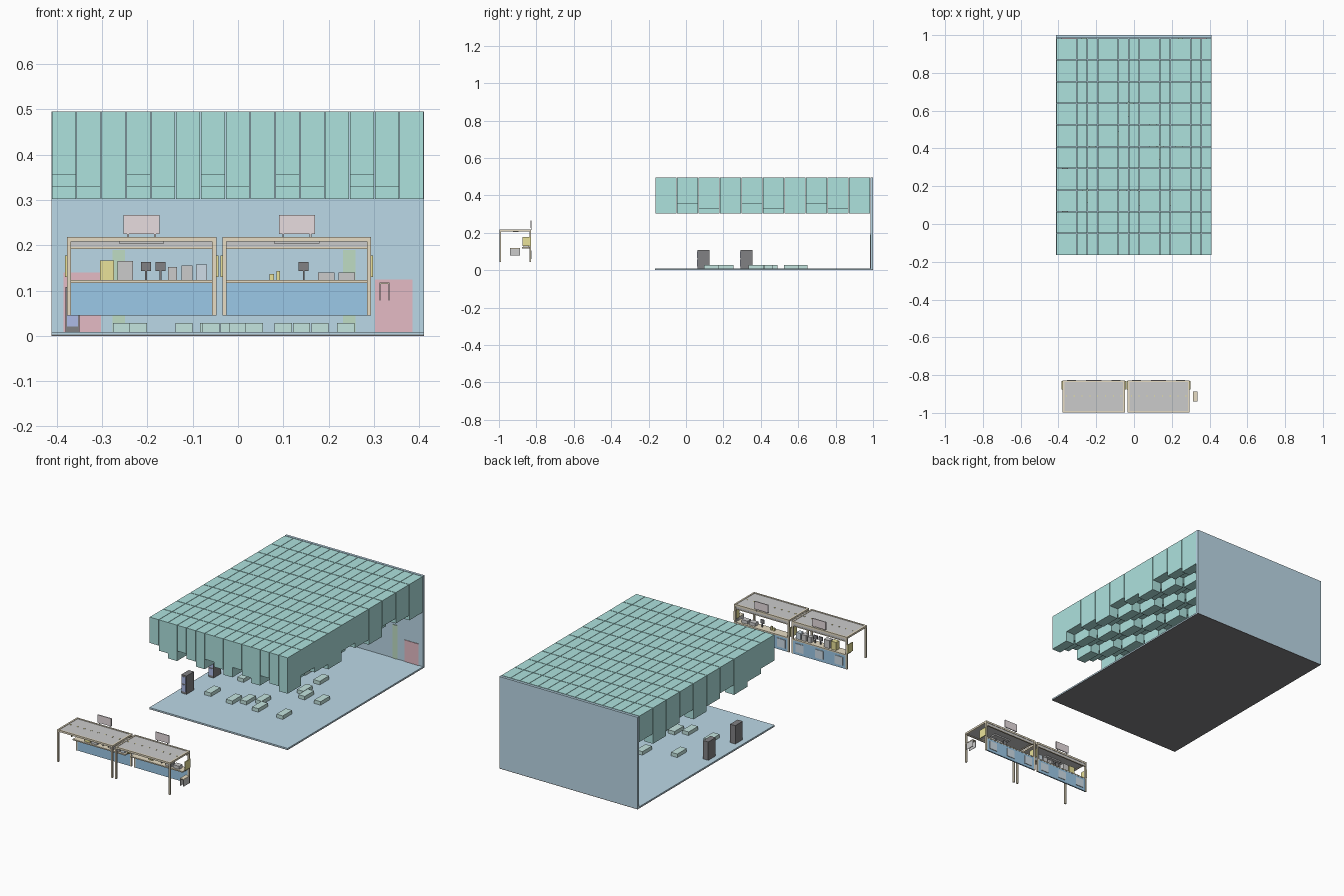
import bpy, bmesh
from mathutils import Matrix, Vector

COLOURS = {
    "teal": (0.42, 0.76, 0.73), "mint": (0.55, 0.78, 0.74), "blue": (0.50, 0.69, 0.80),
    "deep_blue": (0.33, 0.58, 0.80), "tan": (0.80, 0.72, 0.55), "pale": (0.82, 0.82, 0.79),
    "yellow": (0.82, 0.76, 0.32), "dark": (0.22, 0.22, 0.23), "grey": (0.62, 0.62, 0.62),
    "pink": (0.80, 0.72, 0.74), "red": (0.78, 0.50, 0.56), "green": (0.52, 0.72, 0.55),
    "screen": (0.42, 0.50, 0.80), "poster": (0.62, 0.72, 0.80),
}
MATS = {}


def mat(key):
    if key not in MATS:
        MATS[key] = bpy.data.materials.new(key)
        MATS[key].diffuse_color = (*COLOURS[key], 1)
    return MATS[key]


def boxes(name, key, spans):
    """One object made of boxes, each (x0, x1, y0, y1, z0, z1)."""
    bm = bmesh.new()
    for x0, x1, y0, y1, z0, z1 in spans:
        m = Matrix.Translation(((x0 + x1) / 2, (y0 + y1) / 2, (z0 + z1) / 2))
        m = m @ Matrix.Diagonal(Vector((x1 - x0, y1 - y0, z1 - z0, 1)))
        bmesh.ops.create_cube(bm, size=1, matrix=m)
    me = bpy.data.meshes.new(name)
    bm.to_mesh(me)
    bm.free()
    me.materials.append(mat(key))
    ob = bpy.data.objects.new(name, me)
    bpy.context.collection.objects.link(ob)
    return ob


# Hall floor and back wall
L, R, F = -0.412, 0.411, -0.165
boxes("floor_base", "dark", [(L, R, F, 1, 0, 0.003)])
boxes("floor", "blue", [(L, R, F, 1, 0.003, 0.009)])
boxes("back_wall", "blue", [(L, R, 0.986, 1, 0.0, 0.495)])

# Hanging ceiling blocks, three lengths stepping diagonally
cols, rows = 15, 10
sx, sy = (R - L) / cols, (0.984 - F) / rows
blocks = []
for c in range(cols):
    for r in range(rows):
        bottom = (0.356, 0.329, 0.302)[(c + r) % 3]
        x, y = L + c * sx, F + r * sy
        blocks.append((x + 0.001, x + sx - 0.001, y + 0.0015, y + sy - 0.0015, bottom, 0.495))
boxes("ceiling_blocks", "teal", blocks)

# Doors and strips on the back wall
boxes("wall_doors", "red", [(-0.385, -0.302, 0.983, 0.986, 0.009, 0.14),
                            (0.302, 0.385, 0.983, 0.986, 0.009, 0.125)])
boxes("wall_strips", "green", [(-0.277, -0.25, 0.983, 0.986, 0.009, 0.19),
                               (0.232, 0.26, 0.983, 0.986, 0.009, 0.19)])

# Low benches
bench_centres = [(-0.257, 0.15), (-0.119, 0.135), (-0.06, 0.17), (0.036, 0.135), (0.0, 0.215),
                 (0.181, 0.135), (-0.22, 0.375), (-0.065, 0.45), (0.1, 0.425), (0.14, 0.38),
                 (0.238, 0.375), (-0.02, 0.61), (0.1, 0.565)]
boxes("benches", "mint", [(x - 0.019, x + 0.019, y - 0.04, y + 0.04, 0.009, 0.028)
                          for x, y in bench_centres])

# Dark cabinets with front screens
for i, y in enumerate((0.062, 0.292)):
    boxes(f"cabinet_{i}", "dark", [(-0.381, -0.35, y, y + 0.063, 0.009, 0.108)])
    boxes(f"cabinet_screen_{i}", "screen", [(-0.378, -0.353, y - 0.002, y, z, z + 0.036)
                                            for z in (0.021, 0.064)])


# Serving stalls
def stall(tag, x0, x1):
    t, y0, y1 = 0.009, -0.998, -0.828
    mid = (x0 + x1) / 2
    xs = (x0, x1 - t)
    frame = [(x, x + t, y, y + t, 0.045, 0.21) for x in xs for y in (y0, y1 - t)]   # legs
    frame += [(x, x + t, y0, y1, 0.208, 0.218) for x in xs]                          # side beams
    frame += [(x0, x1, y, y + t, 0.208, 0.218) for y in (y0, y1 - t)]                # long beams
    frame.append((x0 + t, x1 - t, y1 - 0.008, y1, 0.192, 0.196))                     # lower rear rail
    boxes("stall_frame_" + tag, "tan", frame)
    boxes("stall_roof_" + tag, "pale", [(x0 + t, x1 - t, y0 + t, y1 - t, 0.211, 0.216)])
    boxes("stall_valance_" + tag, "pale", [(x0 + t, x1 - t, y1 - 0.006, y1 - 0.002, 0.196, 0.208)])
    boxes("ceiling_light_" + tag, "pale", [(mid - 0.05, mid + 0.05, -0.925, -0.895, 0.204, 0.211)])
    step = (x1 - x0 - 0.04) / 7
    boxes("roof_studs_" + tag, "yellow", [(x0 + 0.02 + step * k - 0.003, x0 + 0.02 + step * k + 0.003,
                                           -0.914, -0.908, 0.216, 0.2175) for k in range(8)])
    # counter and its posters
    boxes("counter_panel_" + tag, "deep_blue", [(x0 + t, x1 - t, y1 - 0.008, y1 - 0.001, 0.045, 0.117)])
    boxes("counter_top_" + tag, "tan", [(x0 + t, x1 - t, -0.878, y1, 0.117, 0.123)])
    boxes("counter_posters_" + tag, "poster", [(mid + d - 0.024, mid + d + 0.024, y1 - 0.001, y1 + 0.002,
                                                0.06, 0.105) for d in (-0.117, 0, 0.117)])
    # side wings and roof sign
    boxes("side_wings_" + tag, "yellow", [(x - 0.0045, x, -0.875, -0.83, 0.13, 0.177) if x == x0 else
                                          (x, x + 0.0045, -0.875, -0.83, 0.13, 0.177) for x in (x0, x1)])
    boxes("roof_sign_" + tag, "pink", [(mid - 0.04, mid + 0.04, y1 - 0.003, y1 + 0.002, 0.225, 0.267)])
    boxes("sign_posts_" + tag, "grey", [(mid + d - 0.002, mid + d + 0.002, y1 - 0.002, y1 + 0.001,
                                         0.215, 0.23) for d in (-0.03, 0.03)])


stall("left", -0.378, -0.048)
stall("right", -0.034, 0.294)


# Things standing on the counters
def on_counter(name, key, items, y0=-0.868, y1=-0.84):
    boxes(name, key, [(a, b, y0, y1, 0.123, top) for a, b, top in items])


on_counter("yellow_boxes", "yellow", [(-0.305, -0.274, 0.166)])
on_counter("cups", "yellow", [(0.07, 0.08, 0.137), (0.085, 0.093, 0.143)], -0.86, -0.851)
on_counter("machine", "pale", [(-0.266, -0.232, 0.165)])
on_counter("appliances", "grey", [(-0.155, -0.135, 0.152), (-0.125, -0.1, 0.155),
                                  (0.177, 0.213, 0.14), (0.222, 0.258, 0.14)])
on_counter("cooler", "poster", [(-0.093, -0.068, 0.158)])
for i, x in enumerate((-0.203, -0.171, 0.145)):
    boxes(f"till_{i}", "dark", [(x - 0.002, x + 0.002, -0.858, -0.853, 0.123, 0.145),
                                (x - 0.011, x + 0.011, -0.86, -0.854, 0.143, 0.163)])

# Small side table with panel legs
boxes("side_table_top", "tan", [(0.312, 0.335, -0.94, -0.888, 0.114, 0.118)])
boxes("side_table_legs", "grey", [(x, x + 0.002, -0.94, -0.888, 0.078, 0.114) for x in (0.313, 0.332)])
